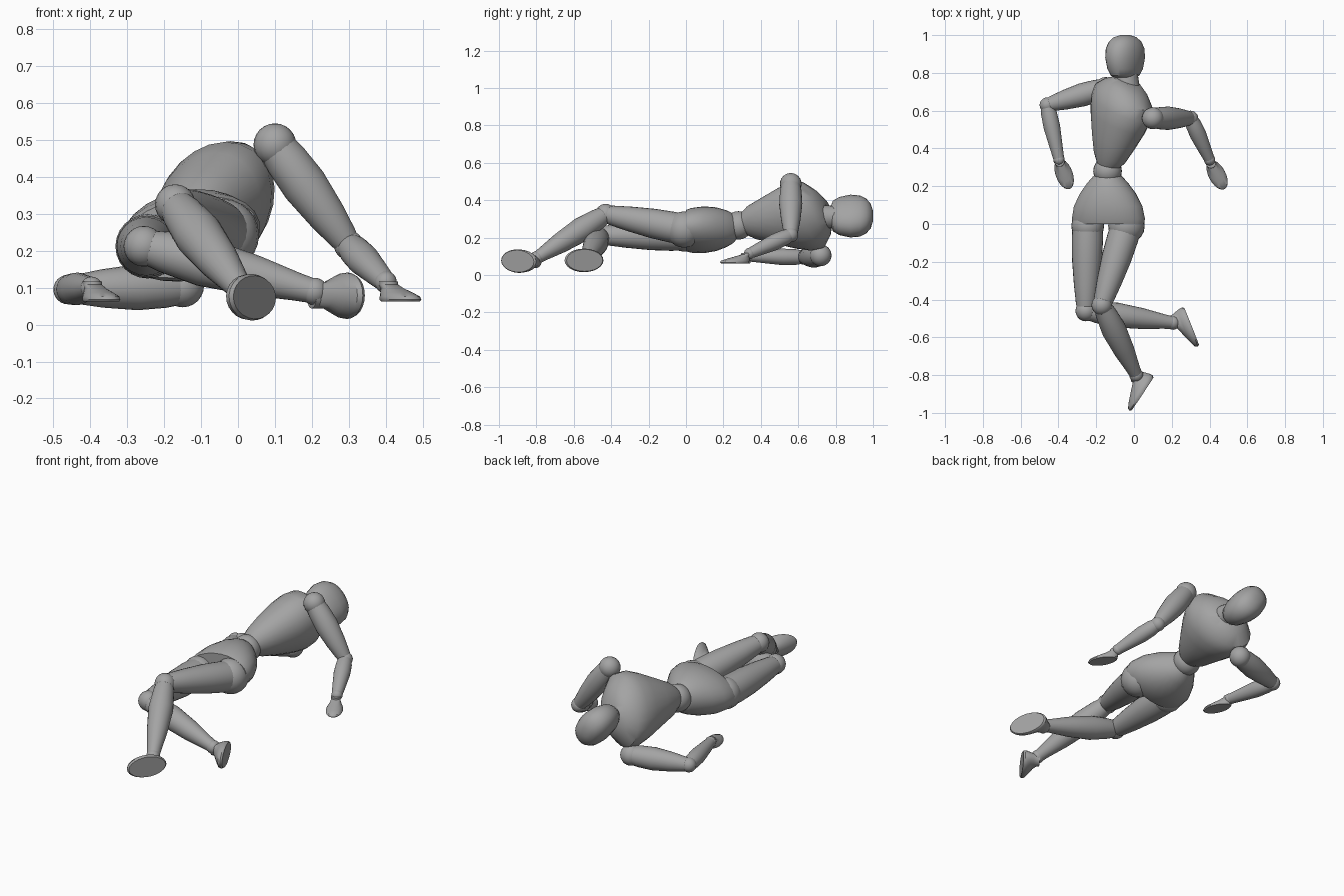
import bpy
import bmesh
import math
from mathutils import Vector

cube = bpy.data.objects.get("Cube")
if cube:
    bpy.data.objects.remove(cube, do_unlink=True)

# One plain clay colour for the whole figure
clay = bpy.data.materials.new("clay_grey")
clay.use_nodes = True
GREY = (0.37, 0.37, 0.37, 1)
clay.diffuse_color = GREY
clay.node_tree.nodes["Principled BSDF"].inputs["Base Color"].default_value = GREY


def finish(name, bm):
    bmesh.ops.recalc_face_normals(bm, faces=bm.faces)
    mesh = bpy.data.meshes.new(name)
    bm.to_mesh(mesh)
    bm.free()
    mesh.materials.append(clay)
    obj = bpy.data.objects.new(name, mesh)
    bpy.context.collection.objects.link(obj)
    bpy.ops.object.select_all(action="DESELECT")
    obj.select_set(True)
    bpy.context.view_layer.objects.active = obj
    bpy.ops.object.shade_smooth_by_angle(angle=math.radians(40))
    return obj


def loft(name, rings, u, v, power=1.0, sides=24):
    """Skin oval rings (centre, half size along u, half size along v)."""
    bm = bmesh.new()
    loops = []
    for c, a, b in rings:
        loop = []
        for i in range(sides):
            t = math.tau * i / sides
            x, y = math.cos(t), math.sin(t)
            x = math.copysign(abs(x) ** power, x)
            y = math.copysign(abs(y) ** power, y)
            loop.append(bm.verts.new(Vector(c) + u * (a * x) + v * (b * y)))
        loops.append(loop)
    for lo, hi in zip(loops, loops[1:]):
        for i in range(sides):
            j = (i + 1) % sides
            bm.faces.new((lo[i], lo[j], hi[j], hi[i]))
    bm.faces.new(loops[0])
    bm.faces.new(loops[-1])
    return finish(name, bm)


def ball(name, centre, r):
    bm = bmesh.new()
    bmesh.ops.create_uvsphere(bm, u_segments=20, v_segments=12, radius=r)
    bmesh.ops.translate(bm, verts=bm.verts, vec=Vector(centre))
    return finish(name, bm)


def limb(name, start, end, profile):
    """Round tapered segment; profile holds (fraction, radius)."""
    p, q = Vector(start), Vector(end)
    axis = (q - p).normalized()
    u = axis.orthogonal().normalized()
    rings = [(p.lerp(q, t), r, r) for t, r in profile]
    return loft(name, rings, u, axis.cross(u))


def pad(name, centre, toe, up, length, width, height, back, neck):
    """Flat oval sole or palm that rises to a narrow joint at its back end."""
    s = Vector(centre)
    e = Vector(toe).normalized()
    n = Vector(up).normalized()
    rings = []
    for h, shrink in ((0, 0.93), (0.1, 1), (0.25, 0.97), (0.45, 0.78), (0.65, 0.55), (0.85, 0.32)):
        slide = back * min(1, (1 - shrink) / 0.68) if h > 0.1 else 0
        rings.append((s + n * h * height - e * slide, max(length * shrink, neck),
                      max(width * shrink, neck)))
    rings.append((s + n * height - e * back, neck, neck))
    return loft(name, rings, e, n.cross(e))


# Torso, rolled so that the left shoulder is on top
u = Vector((0.52, -0.36, 0.78)).normalized()
axis = Vector((0.23, 0.97, 0.09)).normalized()
v = axis.cross(u).normalized()
low, high = Vector((-0.14, 0.31, 0.275)), Vector((-0.035, 0.755, 0.33))
profile = ((0, .06, .06), (.1, .095, .085), (.3, .135, .115), (.52, .18, .14),
           (.68, .205, .15), (.82, .2, .142), (.93, .14, .11), (1, .075, .075))
loft("torso", [(low.lerp(high, t), a, b) for t, a, b in profile], u, v)

# Waist and neck
ball("waist", (-0.14, 0.28, 0.265), 0.076)
limb("neck", (-0.035, 0.72, 0.31), (-0.04, 0.83, 0.31), ((0, .066), (.5, .06), (1, .06)))

# Pelvis, a dome closed by a flat end above the thighs
roll = math.radians(12)
pu = Vector((math.cos(roll), 0, math.sin(roll)))
pv = Vector((-math.sin(roll), 0, math.cos(roll)))
profile = ((0, .192, .106), (.1, .198, .115), (.35, .185, .122), (.6, .15, .115),
           (.8, .11, .098), (.93, .078, .08), (1, .055, .06))
low, high = Vector((-0.135, 0.0, 0.237)), Vector((-0.14, 0.27, 0.25))
loft("pelvis", [(low.lerp(high, t), a, b) for t, a, b in profile], pu, pv)

# Head, deeper from face to back than it is wide
face = Vector((-0.62, 0, 0.78)).normalized()
side = Vector((0.78, 0, 0.62)).normalized()
profile = ((.775, .055, .05), (.785, .09, .06), (.82, .113, .075), (.88, .126, .085),
           (.93, .12, .084), (.965, .1, .072), (.988, .07, .052), (1, .028, .022))
loft("head", [((-0.047, y, 0.315), a, b) for y, a, b in profile], face, side, 0.92)

# Arms: shoulder, elbow, wrist, palm centre, finger direction
ARMS = {
    "left": ((.1, .56, .487), (.3, .56, .215), (.4, .34, .115), (.44, .26, .062), (.47, -.88, 0)),
    "right": ((-.15, .72, .105), (-.46, .63, .095), (-.397, .34, .1), (-.37, .265, .062), (.35, -.93, 0)),
}
for s, (shoulder, elbow, wrist, palm, fingers) in ARMS.items():
    ball(s + "_shoulder", shoulder, 0.058)
    limb(s + "_upper_arm", shoulder, elbow,
         ((0, .05), (.15, .058), (.4, .062), (.7, .052), (.92, .04), (1, .033)))
    ball(s + "_elbow", elbow, 0.04)
    limb(s + "_forearm", elbow, wrist,
         ((0, .034), (.15, .042), (.4, .044), (.75, .035), (1, .028)))
    ball(s + "_wrist", wrist, 0.03)
    pad(s + "_hand", palm, fingers, (0, 0, 1), .085, .045, .055, .07, .026)

# Legs: hip, knee, ankle, sole centre, toe direction, direction from sole to ankle
LEGS = {
    "left": ((-.04, -.01, .243), (-.17, -.43, .325), (.012, -.8, .09),
             (.045, -.9, .074), (-.55, -.83, .04), (-.83, .55, .02)),
    "right": ((-.245, -.01, .212), (-.255, -.46, .212), (.207, -.523, .09),
              (.305, -.542, .078), (.37, -.93, 0), (-.93, -.37, .02)),
}
for s, (hip, knee, ankle, sole, toe, up) in LEGS.items():
    ball(s + "_hip", hip, 0.097 if s == "left" else 0.087)
    limb(s + "_thigh", hip, knee,
         ((0, .08), (.15, .083), (.4, .079), (.7, .066), (.92, .053), (1, .045)))
    ball(s + "_knee", knee, 0.055)
    limb(s + "_shin", knee, ankle,
         ((0, .045), (.12, .056), (.35, .066), (.65, .055), (.9, .038), (1, .033)))
    ball(s + "_ankle", ankle, 0.037)
    pad(s + "_foot", sole, toe, up, .112, .063, .09, .058, .036)
